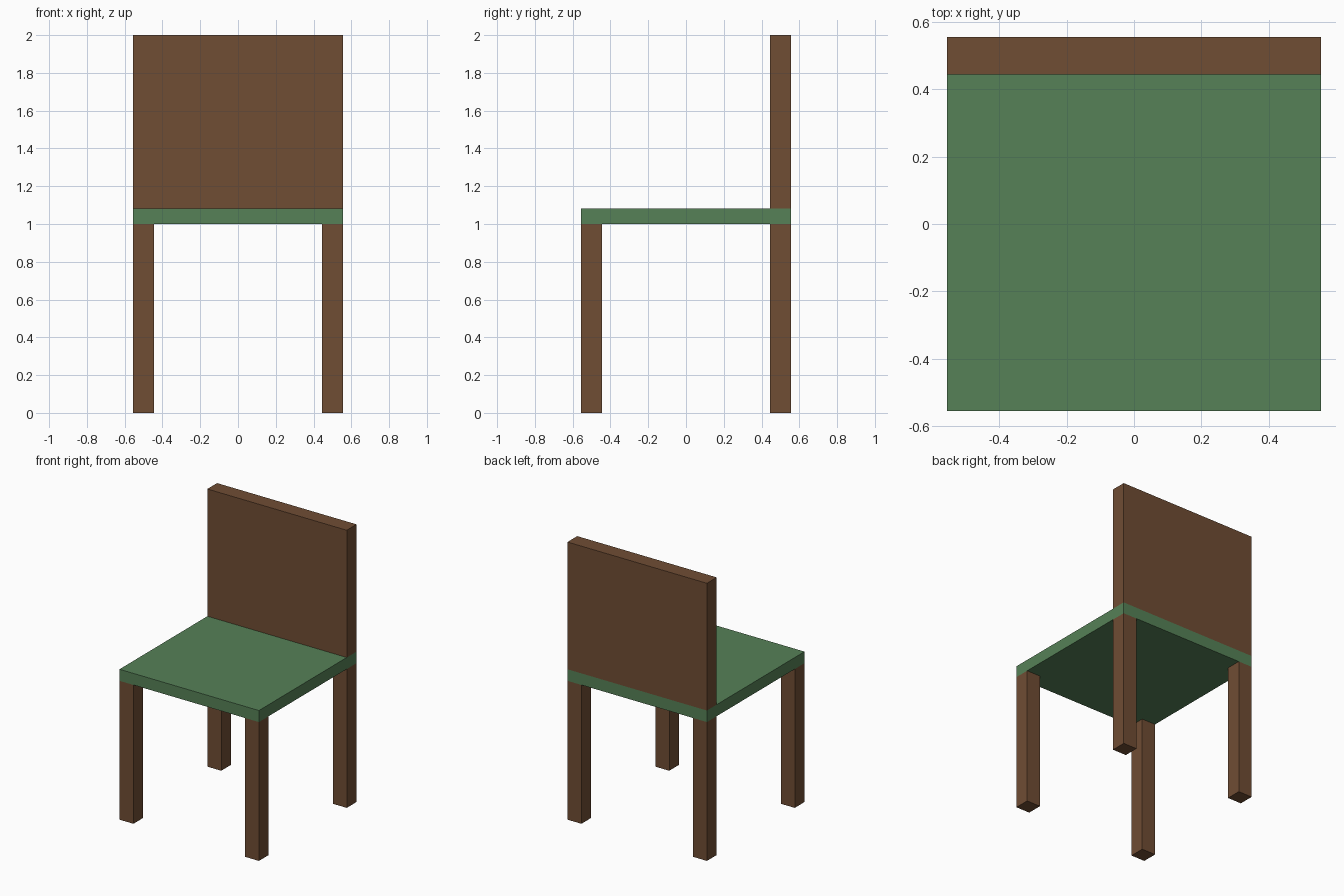
import bpy

cube = bpy.data.objects.get("Cube")
if cube:
    bpy.data.objects.remove(cube, do_unlink=True)


def material(name, rgb):
    mat = bpy.data.materials.new(name)
    mat.use_nodes = True
    color = (*rgb, 1.0)
    mat.diffuse_color = color
    for node in mat.node_tree.nodes:
        if node.type == 'BSDF_PRINCIPLED':
            node.inputs["Base Color"].default_value = color
    return mat


def box(name, low, high, mat):
    """Flat-shaded box between two corners."""
    center = [(a + b) / 2 for a, b in zip(low, high)]
    size = [b - a for a, b in zip(low, high)]
    bpy.ops.mesh.primitive_cube_add(size=1, location=center)
    obj = bpy.context.object
    obj.name = name
    obj.scale = size
    bpy.ops.object.transform_apply(location=False, rotation=False, scale=True)
    obj.data.materials.append(mat)
    return obj


brown = material("brown wood", (0.162, 0.074, 0.034))
green = material("green seat", (0.093, 0.220, 0.095))

HALF = 0.5556        # half the seat width and depth
THICK = 0.1111       # leg and backrest thickness
SEAT_LOW, SEAT_TOP = 1.0, 1.0833

# Seat slab
box("seat", (-HALF, -HALF, SEAT_LOW), (HALF, HALF, SEAT_TOP), green)

# Backrest panel standing on the rear edge of the seat
box("backrest", (-HALF, HALF - THICK, SEAT_TOP), (HALF, HALF, 2.0), brown)

# Four square legs flush with the seat corners
inset = HALF - THICK / 2
for depth, sy in (("front", -1), ("back", 1)):
    for side, sx in (("right", -1), ("left", 1)):
        x, y, h = sx * inset, sy * inset, THICK / 2
        box(f"{depth}_{side}_leg", (x - h, y - h, 0), (x + h, y + h, SEAT_LOW), brown)
